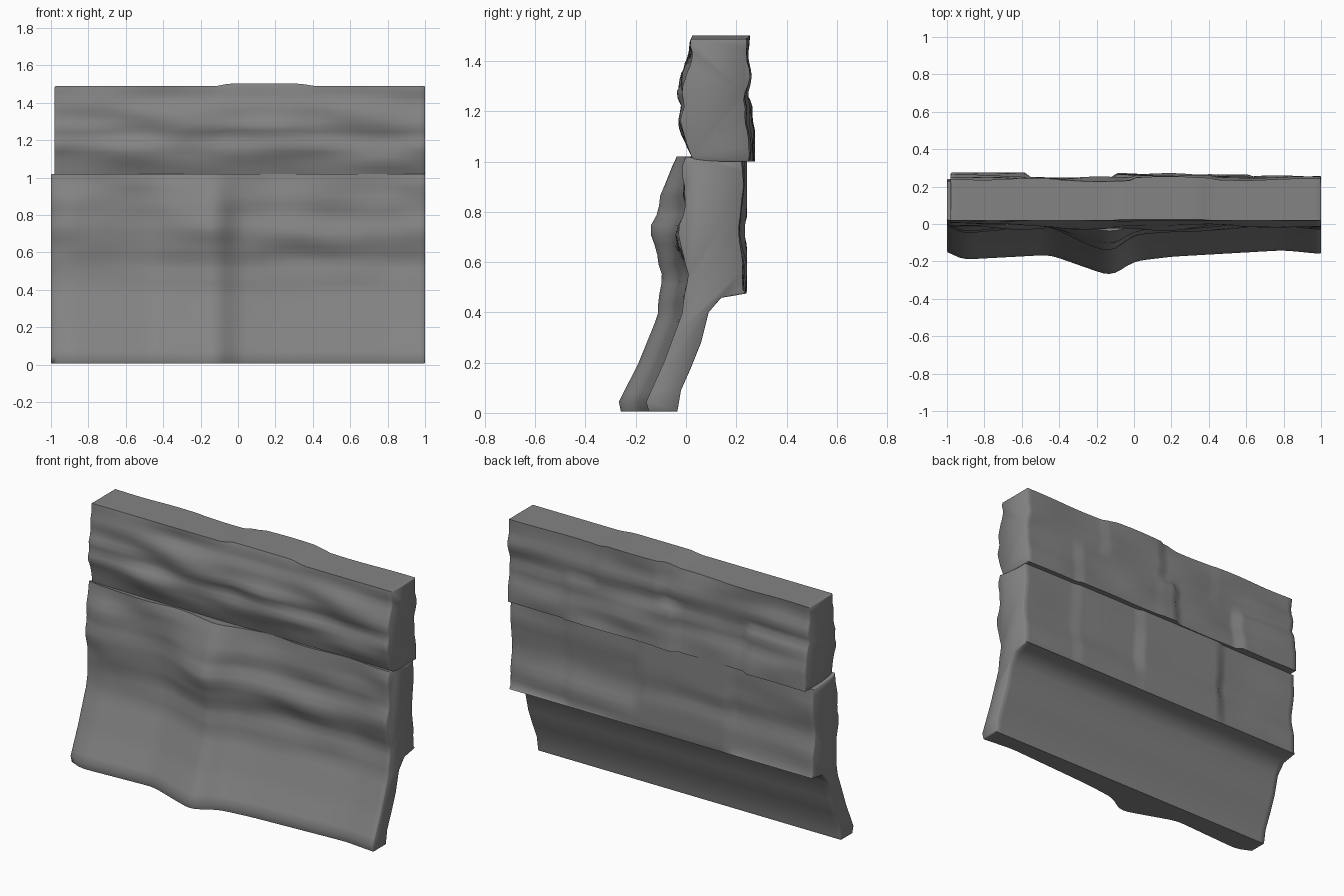
import bpy, bmesh, math
from mathutils import Vector, noise

if "Cube" in bpy.data.objects:
    bpy.data.objects.remove(bpy.data.objects["Cube"])

COLS = 60
STONE = bpy.data.materials.new("dark_stone")
STONE.diffuse_color = (.23, .23, .23, 1)
STONE.use_nodes = True
STONE.node_tree.nodes["Principled BSDF"].inputs["Base Color"].default_value = STONE.diffuse_color


def lerp_table(table, t):
    """Piecewise linear lookup in a list of (position, value)."""
    if t <= table[0][0]:
        return table[0][1]
    for (a, va), (b, vb) in zip(table, table[1:]):
        if t <= b:
            return va + (vb - va) * (t - a) / (b - a)
    return table[-1][1]


def soft(table, t, r=.04):
    """Table lookup with rounded corners."""
    return sum(lerp_table(table, t + d * r) for d in (-1, -.5, 0, .5, 1)) / 5


def rough(x, z, seed, amount):
    """Rock noise, stretched along the wall."""
    return amount * noise.noise(Vector((x * 2.6, z * 8, seed)))


def block_offset(courses, x, z):
    """Depth of the back stone that covers this spot."""
    for top, stones in courses:
        if z <= top:
            for end, depth in stones:
                if x <= end:
                    return depth
    return 0


def loft(name, x0, x1, section):
    """Skin cross-sections along x, with slightly wavy end caps."""
    bm = bmesh.new()
    rings = []
    for i in range(COLS + 1):
        x = x0 + (x1 - x0) * i / COLS
        rings.append([bm.verts.new((x, y, z)) for y, z in section(x)])
    n = len(rings[0])
    for a, b in zip(rings, rings[1:]):
        for j in range(n):
            k = (j + 1) % n
            bm.faces.new((a[j], a[k], b[k], b[j]))
    caps = [bm.faces.new(rings[0][::-1]), bm.faces.new(rings[-1])]
    bmesh.ops.recalc_face_normals(bm, faces=bm.faces)
    edges = [e for f in caps for e in f.edges]
    bmesh.ops.bevel(bm, geom=edges, offset=.004, segments=1, affect='EDGES')
    mesh = bpy.data.meshes.new(name)
    bm.to_mesh(mesh)
    bm.free()
    mesh.materials.append(STONE)
    obj = bpy.data.objects.new(name, mesh)
    bpy.context.collection.objects.link(obj)
    bpy.ops.object.select_all(action='DESELECT')
    obj.select_set(True)
    bpy.context.view_layer.objects.active = obj
    bpy.ops.object.shade_smooth_by_angle(angle=math.radians(50))
    return obj


# Lower wall: leaning foot slab with an overhanging course of stones behind
FOOT = [(-1, -.14), (-.95, -.18), (-.9, -.19), (-.45, -.165), (-.2, -.255),
        (-.12, -.28), (0, -.2), (.2, -.175), (.8, -.14), (1, -.16)]
FRONT = [(.005, -.15), (.04, -.162), (.2, -.09), (.4, -.015), (.55, .005),
         (.66, -.018), (.73, -.02), (.8, -.005), (.86, -.01), (.95, 0), (1.02, .01)]
BULGE = [(0, 1), (.2, .9), (.38, .85), (.73, 1), (.85, .85), (1.02, .4)]
SLAB_BACK = [(.24, .475), (.2, .468), (.14, .458), (.09, .4), (.06, .28),
             (.02, .18), (-.02, .09), (-.03, .03), (-.035, .005)]
LOW_BACK = [(.47, .239), (.6, .238), (.68, .222), (.73, .215), (.8, .226),
            (.9, .234), (1, .235)]
LOW_STONES = [(1.01, [(-.45, -.006), (.16, .016), (.63, -.002), (1, -.01)])]


def lower_section(x):
    pts = []
    foot = soft(FOOT, x) + .16
    for i in range(27):
        z = .005 + 1.015 * i / 26
        y = lerp_table(FRONT, z) + foot * lerp_table(BULGE, z)
        y += rough(x, z, 3, .032) * min(1, max(0, (z - .35) * 4))
        pts.append((y, z))
    pts += [(.06, 1.01), (.15, 1.0)]
    for i in range(15):
        z = 1 - .51 * i / 14
        y = lerp_table(LOW_BACK, z) + block_offset(LOW_STONES, x, z) + rough(x, z, 9, .01)
        pts.append((min(y, .243), z))
    return pts + SLAB_BACK


# Upper wall: shallower rough blocks standing on the lower part
UP_FRONT = [(1, .03), (1.05, .015), (1.1, 0), (1.16, -.015), (1.22, .003),
            (1.28, -.015), (1.36, -.007), (1.43, .02), (1.48, .015), (1.5, .025)]
UP_BACK = [(1, .262), (1.1, .262), (1.17, .245), (1.2, .255), (1.27, .237),
           (1.35, .255), (1.4, .245), (1.49, .242)]
UP_STONES = [(1.26, [(-.56, .01), (-.12, -.014), (.02, .008), (.62, .004), (1, -.008)]),
             (1.51, [(-.4, -.004), (-.02, -.008), (.43, .006), (1, -.002)])]
TOP = [(-.12, 1.488), (-.05, 1.502), (.33, 1.502), (.42, 1.488)]


def upper_section(x):
    top = lerp_table(TOP, x)
    hump = math.exp(-((x + .15) / .25) ** 2)
    pts = []
    for i in range(19):
        t = i / 18
        z = 1 + (top - 1) * t
        y = lerp_table(UP_FRONT, z) + rough(x, z, 17, .04) * math.sin(math.pi * t)
        y -= .015 * hump * math.sin(math.pi * t)
        pts.append((y, z))
    for i in range(17):
        t = 1 - i / 16
        z = 1 + (top - 1) * t
        y = lerp_table(UP_BACK, z) + block_offset(UP_STONES, x, z) + rough(x, z, 25, .018)
        pts.append((min(y, .275), z))
    return pts


loft("lower_wall", -1.0, 1.0, lower_section)
loft("upper_wall", -.98, 1.0, upper_section)
